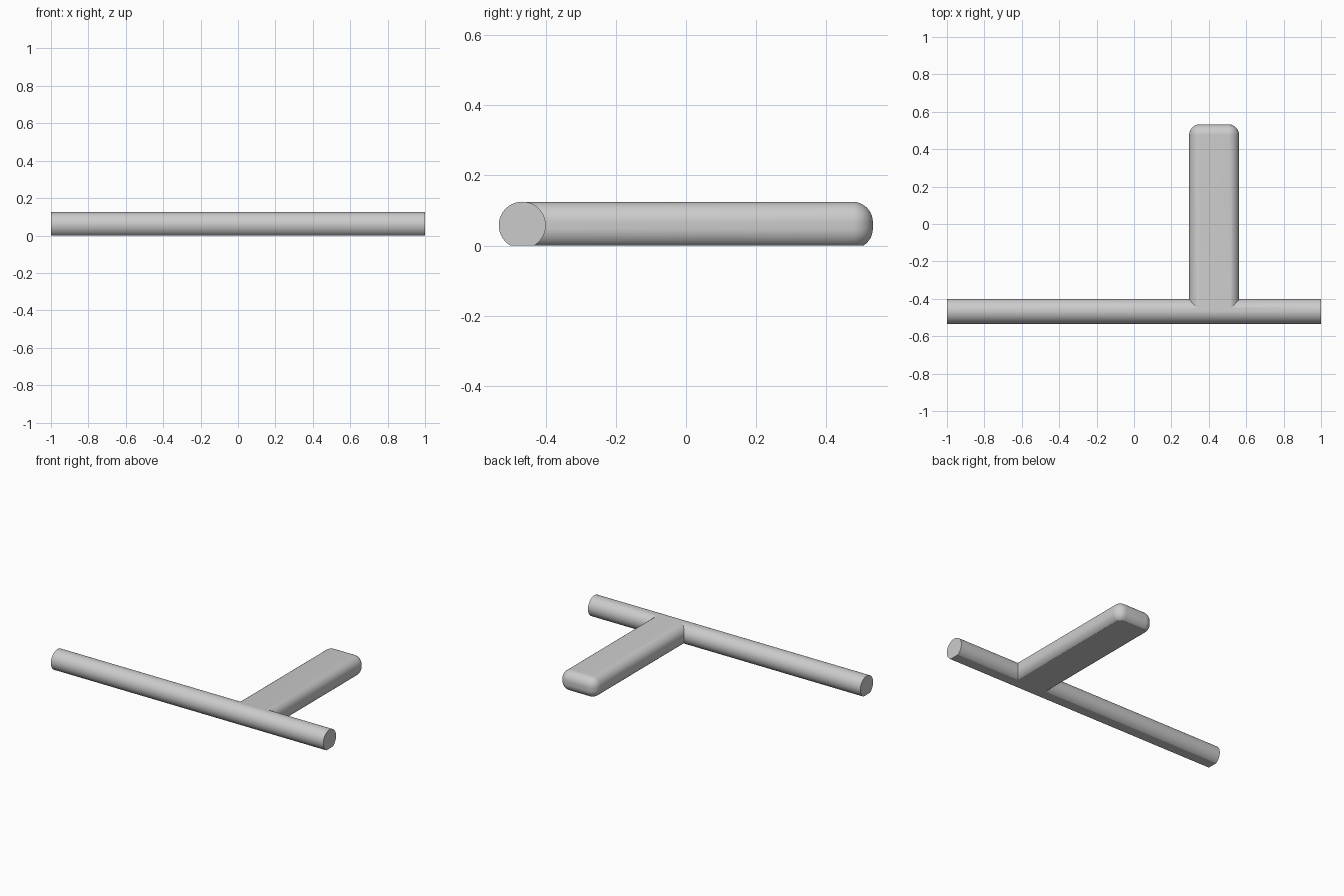
import bpy, bmesh, math
from mathutils import Matrix

cube = bpy.data.objects.get("Cube")
if cube:
    bpy.data.objects.remove(cube, do_unlink=True)

RADIUS = 0.067
AXIS_Y, AXIS_Z = -0.467, 0.058
LEFT, RIGHT, BACK = 0.562, 0.295, 0.533

grey = bpy.data.materials.new("plain grey")
grey.use_nodes = True
grey.diffuse_color = (0.6, 0.6, 0.6, 1)
grey.node_tree.nodes["Principled BSDF"].inputs["Base Color"].default_value = (0.6, 0.6, 0.6, 1)


def make_object(name, bm):
    bmesh.ops.recalc_face_normals(bm, faces=bm.faces[:])
    mesh = bpy.data.meshes.new(name)
    bm.to_mesh(mesh)
    bm.free()
    mesh.materials.append(grey)
    obj = bpy.data.objects.new(name, mesh)
    bpy.context.collection.objects.link(obj)
    return obj


def box(x0, x1, y0, y1, z0, z1):
    bm = bmesh.new()
    place = Matrix.Translation(((x0 + x1) / 2, (y0 + y1) / 2, (z0 + z1) / 2))
    size = Matrix.Diagonal((x1 - x0, y1 - y0, z1 - z0, 1))
    bmesh.ops.create_cube(bm, size=1, matrix=place @ size)
    return bm


# Long round bar
bm = bmesh.new()
bmesh.ops.create_cone(
    bm, cap_ends=True, segments=96, radius1=RADIUS, radius2=RADIUS, depth=2,
    matrix=Matrix.Translation((0, AXIS_Y, AXIS_Z)) @ Matrix.Rotation(math.pi / 2, 4, "Y"))
bar = make_object("crossbar", bm)

# Rounded arm, left square where it enters the bar
bm = box(RIGHT, LEFT, AXIS_Y, BACK, AXIS_Z - RADIUS, AXIS_Z + RADIUS - 0.0003)
edges = [e for e in bm.edges if any(v.co.y > 0 for v in e.verts)]
bmesh.ops.bevel(bm, geom=edges, offset=0.058, offset_type="OFFSET",
                segments=12, profile=0.5, affect="EDGES")
arm = make_object("arm", bm)

# Everything below the floor is trimmed to a flat underside
trim = make_object("floor_trim", box(-1.5, 1.5, -1, 1, -0.5, 0))

bpy.context.view_layer.objects.active = bar
for helper, operation in ((arm, "UNION"), (trim, "DIFFERENCE")):
    helper.hide_render = True
    mod = bar.modifiers.new(operation, "BOOLEAN")
    mod.operation, mod.object, mod.solver = operation, helper, "EXACT"
    bpy.ops.object.modifier_apply(modifier=mod.name)
    bpy.data.objects.remove(helper, do_unlink=True)

# Smooth rounds with crisp joints and ends
bar.name = "crossbar_with_arm"
bpy.ops.object.select_all(action="DESELECT")
bar.select_set(True)
bpy.ops.object.shade_smooth_by_angle(angle=math.radians(25))
